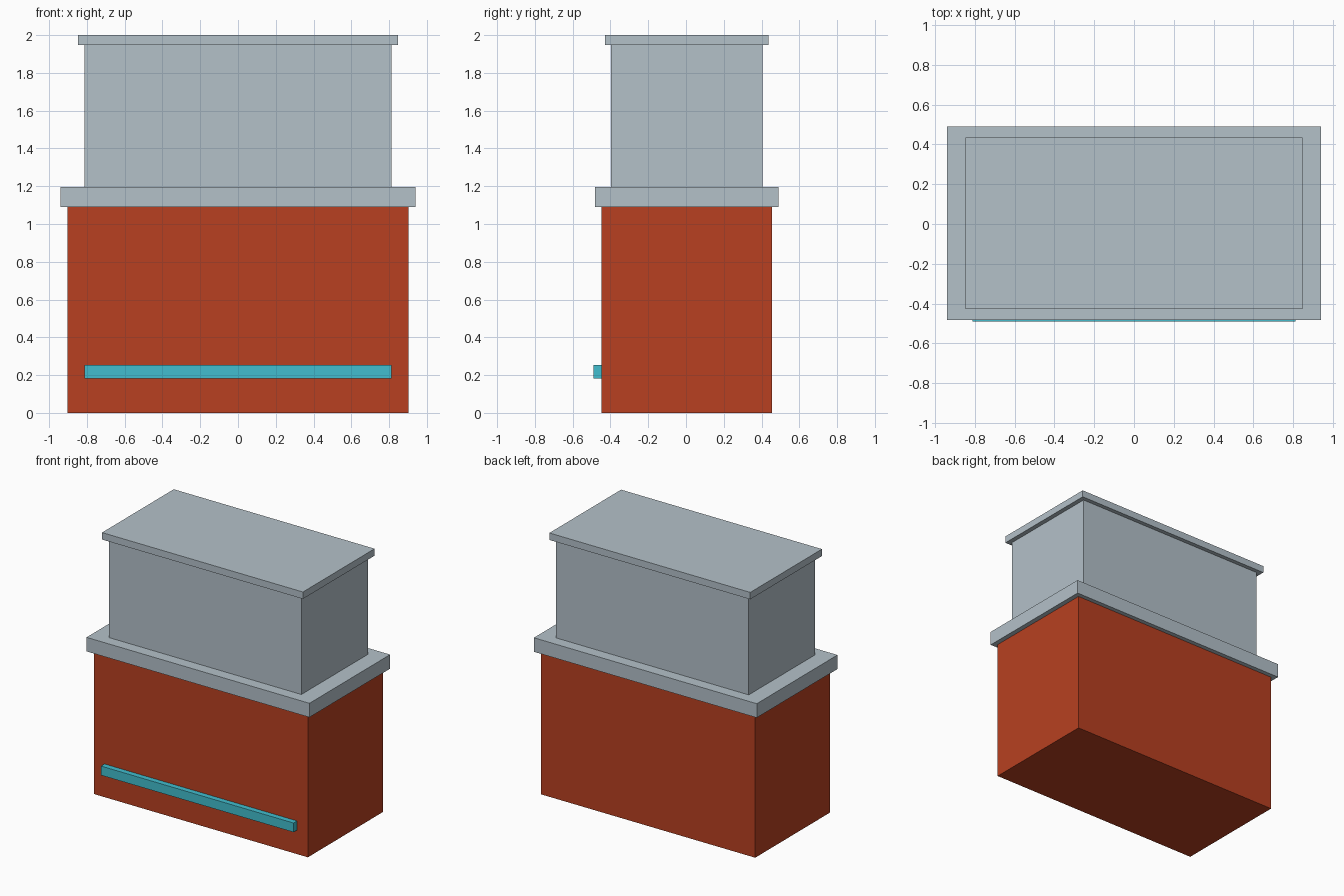
import bpy
import bmesh
from mathutils import Vector

cube = bpy.data.objects.get("Cube")
if cube:
    bpy.data.objects.remove(cube, do_unlink=True)


def make_material(name, rgb):
    mat = bpy.data.materials.new(name)
    mat.use_nodes = True
    color = (*rgb, 1.0)
    mat.diffuse_color = color
    mat.node_tree.nodes["Principled BSDF"].inputs["Base Color"].default_value = color
    return mat


def make_box(name, mat, half_x, y_range, z_range):
    """Flat-shaded box, symmetric in x, spanning the given y and z ranges."""
    low = Vector((-half_x, y_range[0], z_range[0]))
    high = Vector((half_x, y_range[1], z_range[1]))
    bm = bmesh.new()
    bmesh.ops.create_cube(bm, size=1)
    bmesh.ops.scale(bm, vec=high - low, verts=bm.verts)
    mesh = bpy.data.meshes.new(name)
    bm.to_mesh(mesh)
    bm.free()
    mesh.materials.append(mat)
    obj = bpy.data.objects.new(name, mesh)
    obj.location = (low + high) / 2
    bpy.context.collection.objects.link(obj)
    return obj


brick_red = make_material("brick red", (0.479, 0.051, 0.015))
pale_grey = make_material("pale grey", (0.456, 0.533, 0.584))
turquoise = make_material("turquoise", (0.054, 0.515, 0.62))

# Stacked body: the shared centre sits slightly back to balance the front bar
MID_Y = 0.004
tiers = [
    ("lower_body", brick_red, 0.903, 0.452, 0.0, 1.09),
    ("middle_ledge", pale_grey, 0.94, 0.486, 1.09, 1.197),
    ("upper_body", pale_grey, 0.812, 0.4, 1.197, 1.947),
    ("top_cap", pale_grey, 0.847, 0.432, 1.947, 2.0),
]
for name, mat, half_x, half_y, bottom, top in tiers:
    make_box(name, mat, half_x, (MID_Y - half_y, MID_Y + half_y), (bottom, top))

# Bar along the front of the lower body
make_box("front_bar", turquoise, 0.812, (-0.49, -0.448), (0.183, 0.253))
